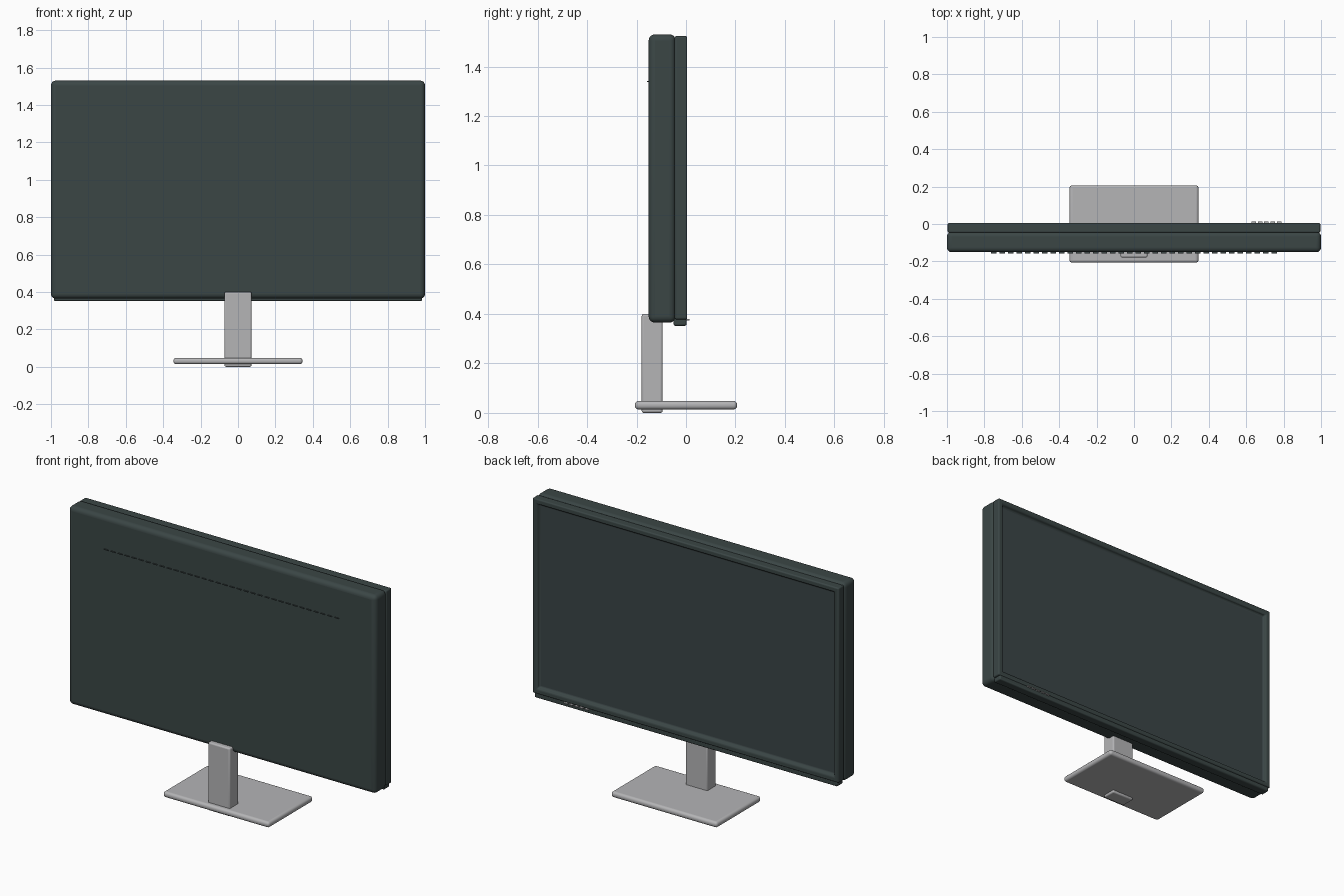
import bpy
import bmesh
from mathutils import Vector

cube = bpy.data.objects.get("Cube")
if cube:
    bpy.data.objects.remove(cube, do_unlink=True)


def material(name, color):
    m = bpy.data.materials.new(name)
    m.use_nodes = True
    m.diffuse_color = color
    m.node_tree.nodes["Principled BSDF"].inputs["Base Color"].default_value = color
    return m


casing = material("dark casing", (0.043, 0.061, 0.060, 1))
glass = material("screen glass", (0.043, 0.059, 0.062, 1))
metal = material("light grey metal", (0.46, 0.46, 0.47, 1))


def finish(bm, name, mats, bevel=0.0, segments=4):
    mesh = bpy.data.meshes.new(name)
    bm.to_mesh(mesh)
    bm.free()
    ob = bpy.data.objects.new(name, mesh)
    bpy.context.collection.objects.link(ob)
    for m in mats:
        mesh.materials.append(m)
    if bevel:
        mod = ob.modifiers.new("rounded edges", "BEVEL")
        mod.width = bevel
        mod.segments = segments
        mod.limit_method = "ANGLE"
        bpy.ops.object.select_all(action="DESELECT")
        ob.select_set(True)
        bpy.context.view_layer.objects.active = ob
        bpy.ops.object.shade_smooth_by_angle()
    return ob


def add_box(bm, lo, hi):
    lo, hi = Vector(lo), Vector(hi)
    verts = bmesh.ops.create_cube(bm, size=1)["verts"]
    bmesh.ops.scale(bm, vec=hi - lo, verts=verts)
    bmesh.ops.translate(bm, vec=(lo + hi) / 2, verts=verts)


def box(name, lo, hi, mat, bevel=0.0, segments=4):
    bm = bmesh.new()
    add_box(bm, lo, hi)
    return finish(bm, name, [mat], bevel, segments)


# Rounded rear housing
box("rear_housing", (-1, -0.151, 0.365), (1, -0.042, 1.53), casing, 0.025, 5)

# Bezel with a recessed, sloped opening for the screen
bm = bmesh.new()
add_box(bm, (-0.996, -0.046, 0.378), (0.996, 0.005, 1.523))
face = max(bm.faces, key=lambda f: f.calc_center_median().y)
bmesh.ops.inset_region(bm, faces=[face], thickness=0.04)
bmesh.ops.inset_region(bm, faces=[face], thickness=0.012, depth=-0.02)
face.material_index = 1
finish(bm, "screen_bezel", [casing, glass], 0.007, 3)

# Chin strip under the bezel
box("chin_strip", (-0.985, -0.05, 0.352), (0.985, 0.002, 0.382), casing, 0.007, 3)

# Row of control buttons on the chin
bm = bmesh.new()
for i in range(5):
    x = 0.64 + i * 0.034
    add_box(bm, (x - 0.012, 0, 0.374), (x + 0.012, 0.014, 0.379))
finish(bm, "control_buttons", [metal])

# Thin row of vent slats high on the rear housing
bm = bmesh.new()
count = 34
for i in range(count):
    x = -0.75 + 1.5 * i / (count - 1)
    add_box(bm, (x - 0.014, -0.157, 1.338), (x + 0.014, -0.149, 1.342))
finish(bm, "vent_slats", [casing])

# Stand
box("stand_post", (-0.072, -0.179, 0), (0.072, -0.095, 0.4), metal, 0.008, 3)
box("stand_base", (-0.345, -0.207, 0.014), (0.345, 0.207, 0.048), metal, 0.015, 5)
